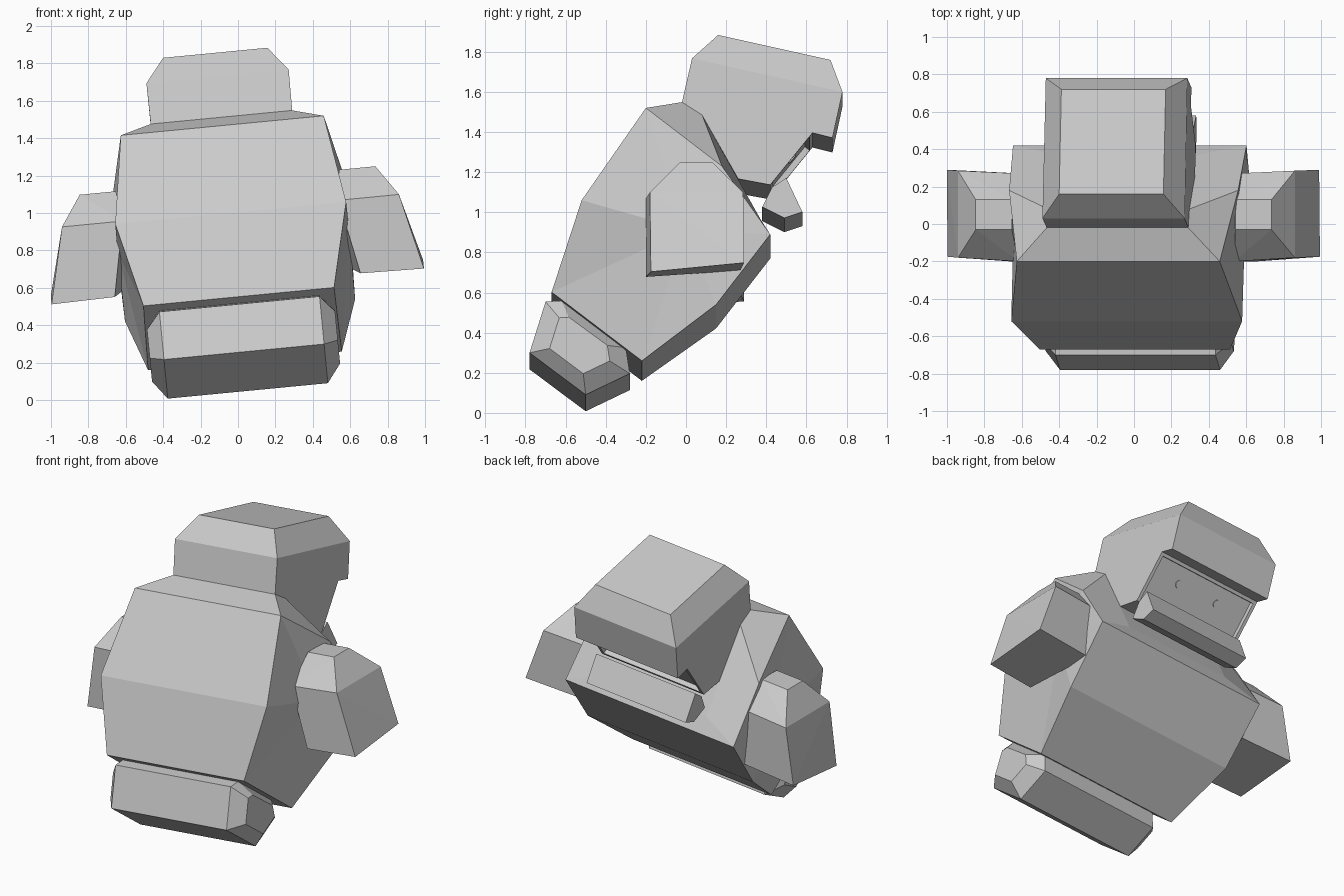
import bpy, bmesh, math
from mathutils import Matrix, Vector

if "Cube" in bpy.data.objects:
    bpy.data.objects.remove(bpy.data.objects["Cube"])

# The whole figure leans sideways: build symmetric about x = 0, then tilt
LEAN = Matrix.Rotation(math.radians(-5.5), 4, 'Y') @ Matrix.Translation((0.057, 0, 0))

grey = bpy.data.materials.new("plain_grey")
grey.diffuse_color = (0.6, 0.6, 0.6, 1)
grey.use_nodes = True
grey.node_tree.nodes["Principled BSDF"].inputs["Base Color"].default_value = grey.diffuse_color


def finish(bm, name, mirror=False):
    bmesh.ops.recalc_face_normals(bm, faces=bm.faces[:])
    me = bpy.data.meshes.new(name)
    bm.to_mesh(me)
    bm.free()
    ob = bpy.data.objects.new(name, me)
    bpy.context.collection.objects.link(ob)
    me.materials.append(grey)
    ob.matrix_world = LEAN
    if mirror:
        ob.modifiers.new("mirror", 'MIRROR')
    return ob


def shell(points, loop, sides):
    """points (half width, y, z); loop is bridged left to right, sides are capped."""
    bm = bmesh.new()
    r = [bm.verts.new((h, y, z)) for h, y, z in points]
    l = [bm.verts.new((-h, y, z)) for h, y, z in points]
    bridge = []
    for a, b in zip(loop, loop[1:] + loop[:1]):
        bridge.append(bm.faces.new((r[a], r[b], l[b], l[a])))
    for f in sides:
        bm.faces.new([r[i] for i in f])
        bm.faces.new([l[i] for i in reversed(f)])
    bmesh.ops.recalc_face_normals(bm, faces=bm.faces[:])
    return bm, bridge


def hull(points):
    bm = bmesh.new()
    for p in points:
        bm.verts.new(p)
    res = bmesh.ops.convex_hull(bm, input=bm.verts[:])
    junk = [v for v in res["geom_interior"] if isinstance(v, bmesh.types.BMVert)]
    bmesh.ops.delete(bm, geom=junk, context='VERTS')
    bmesh.ops.dissolve_limit(bm, angle_limit=0.03, verts=bm.verts[:], edges=bm.edges[:])
    return bm


# Body: faceted barrel with a sloped collar around the neck
body = [(.545, -.20, 1.469), (.62, -.52, 1.0), (.512, -.67, .55), (.52, -.22, .205),
        (.618, .15, .477), (.627, .42, .828), (.38, .37, .93), (.38, .08, 1.45),
        (.38, -.02, 1.514), (.615, .18, 1.17), (.622, .0, .85)]
outer = [0, 1, 2, 3, 4, 5, 9]
fan = [(a, b, 10) for a, b in zip(outer, outer[1:] + outer[:1])]
bm, _ = shell(body, list(range(9)), fan + [(0, 9, 7, 8), (9, 5, 6, 7)])
finish(bm, "body")

# Hood: bevelled top, brim, and a recessed face opening
hood = [(.28, .16, 1.86), (.382, .03, 1.733), (.38, -.02, 1.514), (.38, .08, 1.45),
        (.38, .26, 1.13), (.38, .42, 1.10), (.38, .63, 1.36), (.38, .73, 1.335),
        (.38, .78, 1.565), (.28, .72, 1.735)]
bm, bridge = shell(hood, list(range(10)), [(1, 2, 3, 4, 5, 6, 7, 8), (0, 1, 8, 9)])
bmesh.ops.inset_region(bm, faces=[bridge[5]], thickness=0.03, depth=0)
bmesh.ops.inset_region(bm, faces=[bridge[5]], thickness=0.002, depth=-0.03)
finish(bm, "hood")

# Eyes: thin discs on the recessed face
along = Vector((0, .629, .778))
out = Vector((0, .778, -.629))
centre = Vector((0, .525, 1.23)) - out * 0.028 + along * 0.04
bm = bmesh.new()
bmesh.ops.create_cone(bm, cap_ends=True, segments=16, radius1=.026, radius2=.026, depth=.009,
                      matrix=Matrix.Translation(centre + Vector((.15, 0, 0)))
                      @ Matrix.Rotation(-2.251, 4, 'X'))
finish(bm, "eyes", mirror=True)

# Chin bar below the face
bar = [(.37, y, z) for y, z in
       ((.38, .99), (.43, 1.09), (.50, 1.135), (.58, .965), (.49, .935))]
bm, _ = shell(bar, list(range(5)), [tuple(range(5))])
finish(bm, "chin_bar")

# Arms: stubby flared blocks with bevelled shoulders, mirrored
arm = [(x, y, 1.174) for x in (.60, .794) for y in (-.03, .13)]
arm += [(x, y, 1.012) for x, y in ((.58, -.2), (.58, .27), (.905, -.18), (.905, .285))]
arm += [(.66, -.2, .612), (.60, .27, .65), (1.0, -.175, .605), (1.0, .29, .65)]
finish(hull(arm), "arms", mirror=True)

# Legs: one wide block with rounded ends
profile = [(-.70, .51), (-.78, .254), (-.50, .044), (-.28, .15), (-.30, .28), (-.62, .515)]
cy, cz = -.53, .29
pts = []
for s in (-1, 1):
    for y, z in profile:
        pts.append((s * .43, y, z))
        pts.append((s * .505, cy + (y - cy) * .6, cz + (z - cz) * .6))
legs = finish(hull(pts), "legs")
bpy.context.view_layer.objects.active = legs
legs.select_set(True)
bpy.ops.object.shade_smooth_by_angle(angle=math.radians(32))
